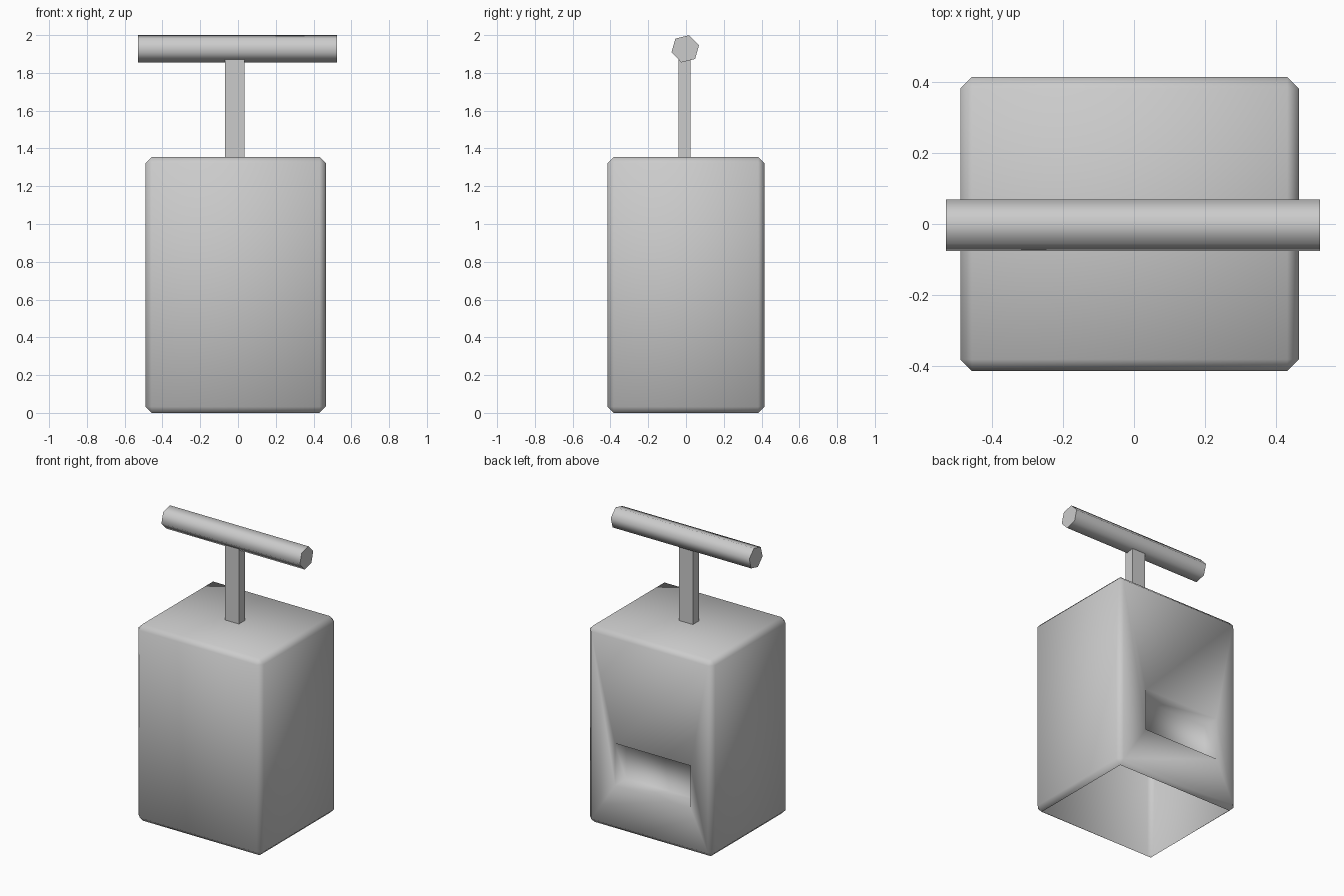
import bpy, bmesh, math
from mathutils import Matrix, Vector

default = bpy.data.objects.get("Cube")
if default:
    bpy.data.objects.remove(default, do_unlink=True)

grey = bpy.data.materials.new("plain_grey")
grey.use_nodes = True
colour = (0.6, 0.6, 0.6, 1)
grey.diffuse_color = colour
grey.node_tree.nodes["Principled BSDF"].inputs["Base Color"].default_value = colour


def finish(bm, name):
    mesh = bpy.data.meshes.new(name)
    bm.to_mesh(mesh)
    bm.free()
    mesh.materials.append(grey)
    obj = bpy.data.objects.new(name, mesh)
    bpy.context.collection.objects.link(obj)
    return obj


def box(lo, hi):
    bm = bmesh.new()
    lo, hi = Vector(lo), Vector(hi)
    size = Matrix.Diagonal((*(hi - lo), 1))
    bmesh.ops.create_cube(bm, size=1, matrix=Matrix.Translation((lo + hi) / 2) @ size)
    return bm


# Box housing: narrow chamfers, open underneath
bm = box((-0.49, -0.415, 0), (0.465, 0.415, 1.355))
bmesh.ops.bevel(bm, geom=bm.edges[:], offset=0.033, segments=1, affect='EDGES')
bm.faces.ensure_lookup_table()
bottom = [f for f in bm.faces if f.normal.z < -0.99]
bmesh.ops.delete(bm, geom=bottom, context='FACES')

# Rectangular pocket low in the back wall
back = max(bm.faces, key=lambda f: f.normal.y * f.calc_area())
bmesh.ops.inset_region(bm, faces=[back], thickness=0.1)
for v in back.verts:
    v.co.x = 0.25 if v.co.x > 0 else -0.325
    v.co.z = 0.60 if v.co.z > 0.6 else 0.31
bmesh.ops.inset_region(bm, faces=[back], thickness=0.02, depth=0)
for v in back.verts:
    v.co.y -= 0.10
for f in bm.faces:
    f.smooth = True
finish(bm, "housing")

# Square-cut plunger rod
finish(box((-0.07, -0.04, 1.35), (0.035, 0.025, 1.88)), "plunger_rod")

# Six-sided grip bar across the top
bm = bmesh.new()
place = (Matrix.Translation((-0.0025, -0.004, 1.9275))
         @ Matrix.Rotation(math.radians(-16), 4, 'X')
         @ Matrix.Rotation(math.radians(90), 4, 'Y')
         @ Matrix.Rotation(math.radians(90), 4, 'Z'))
bmesh.ops.create_cone(bm, cap_ends=True, segments=6, radius1=0.075, radius2=0.075,
                      depth=1.055, matrix=place)
for f in bm.faces:
    f.smooth = abs(f.normal.x) < 0.5
for e in bm.edges:
    e.smooth = all(f.smooth for f in e.link_faces)
finish(bm, "grip_bar")
